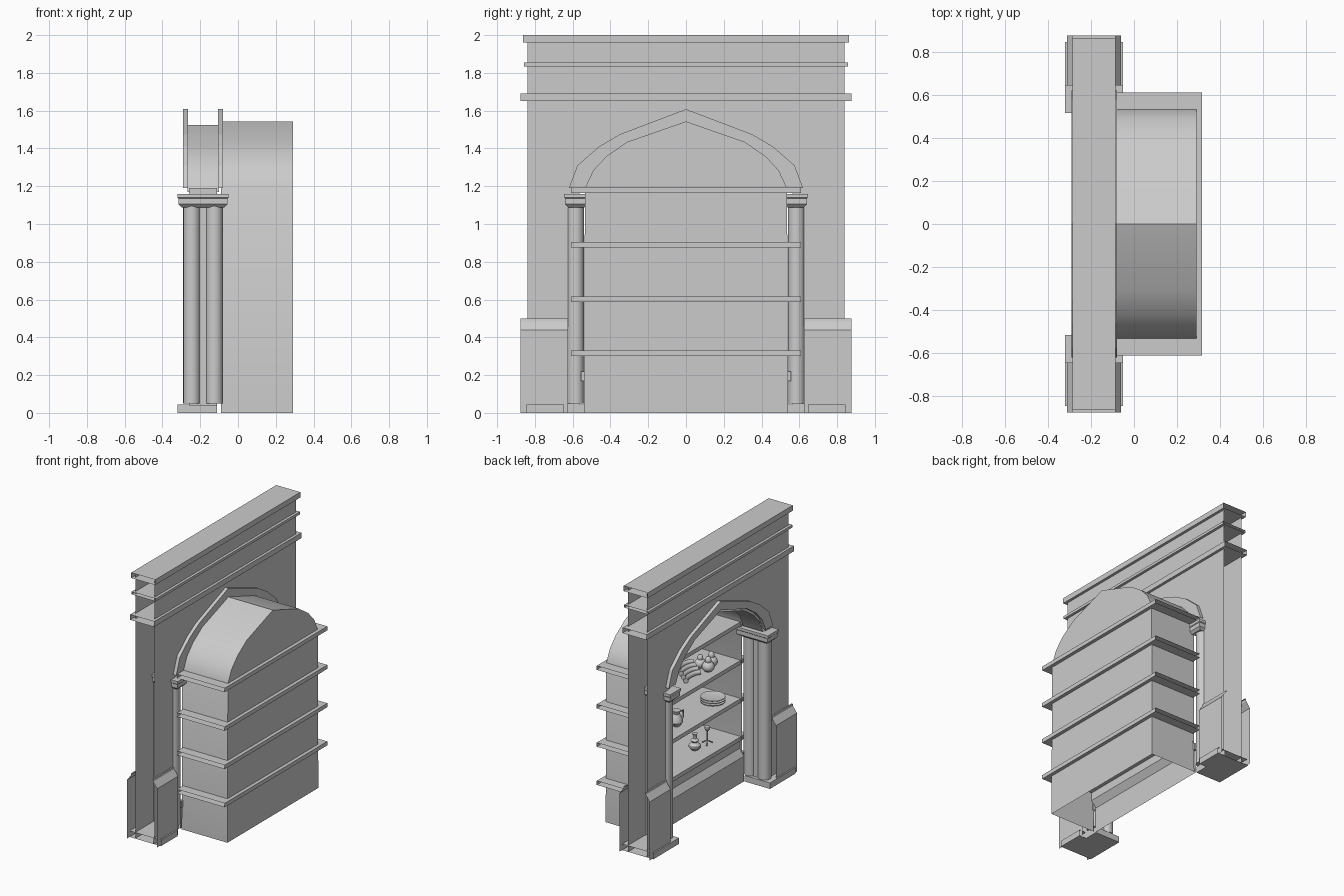
import bpy, bmesh, math
from mathutils import Vector

cube = bpy.data.objects.get("Cube")
if cube:
    bpy.data.objects.remove(cube, do_unlink=True)

stone = bpy.data.materials.new("plain_grey")
stone.use_nodes = True
GREY = (0.6, 0.6, 0.6, 1)
stone.diffuse_color = GREY
stone.node_tree.nodes["Principled BSDF"].inputs["Base Color"].default_value = GREY

MID = -0.185   # centre plane of the wall


def finish(name, bm, smooth=False):
    bmesh.ops.recalc_face_normals(bm, faces=bm.faces)
    me = bpy.data.meshes.new(name)
    bm.to_mesh(me)
    bm.free()
    ob = bpy.data.objects.new(name, me)
    bpy.context.collection.objects.link(ob)
    me.materials.append(stone)
    if smooth:
        bpy.ops.object.select_all(action='DESELECT')
        ob.select_set(True)
        bpy.context.view_layer.objects.active = ob
        bpy.ops.object.shade_smooth_by_angle(angle=math.radians(35))
    return ob


def sweep(bm, path, axis, a, b, closed=False, caps=False):
    """Extrude a 2D path along axis x or y."""
    def at(p, t):
        return (t, p[0], p[1]) if axis == 'x' else (p[0], t, p[1])
    r0 = [bm.verts.new(at(p, a)) for p in path]
    r1 = [bm.verts.new(at(p, b)) for p in path]
    n = len(path)
    for i in range(n if closed else n - 1):
        j = (i + 1) % n
        bm.faces.new((r0[i], r0[j], r1[j], r1[i]))
    if caps:
        bm.faces.new(r0)
        bm.faces.new(r1)


def rect(a, b, c, d):
    return [(a, c), (b, c), (b, d), (a, d)]


def tube(name, x0, x1, y0, y1, z0, z1, caps=False):
    bm = bmesh.new()
    sweep(bm, rect(x0, x1, z0, z1), 'y', y0, y1, True, caps)
    return finish(name, bm)


def lathe(name, profile, x, y, z, segs=16):
    """Turn a (radius, height) profile around a vertical axis."""
    bm = bmesh.new()
    rings = [[bm.verts.new((x + r * math.cos(2 * math.pi * k / segs),
                            y + r * math.sin(2 * math.pi * k / segs), z + h))
              for k in range(segs)] for r, h in profile]
    for lo, hi in zip(rings, rings[1:]):
        for k in range(segs):
            m = (k + 1) % segs
            bm.faces.new((lo[k], lo[m], hi[m], hi[k]))
    bm.faces.new(rings[0])
    bm.faces.new(rings[-1])
    return finish(name, bm, True)


def ball(name, loc, r, squash=1.0):
    prof = [(max(r * math.sin(math.pi * i / 8), r * 0.02),
             -r * squash * math.cos(math.pi * i / 8)) for i in range(9)]
    return lathe(name, prof, *loc, segs=12)


def rod(name, pts, r):
    cu = bpy.data.curves.new(name, 'CURVE')
    cu.dimensions = '3D'
    cu.bevel_depth = r
    cu.bevel_resolution = 2
    cu.use_fill_caps = True
    sp = cu.splines.new('POLY')
    sp.points.add(len(pts) - 1)
    for p, c in zip(sp.points, pts):
        p.co = (*c, 1)
    ob = bpy.data.objects.new(name, cu)
    bpy.context.collection.objects.link(ob)
    cu.materials.append(stone)
    return ob


def arch(half):
    """Full pointed arch from the right half, springing to springing."""
    return half + [(-y, z) for y, z in half[-2::-1]]


INNER = arch([(0.535, 1.19), (0.49, 1.285), (0.42, 1.36), (0.31, 1.435), (0, 1.543)])
OUTER = arch([(0.62, 1.19), (0.575, 1.31), (0.46, 1.41), (0.35, 1.475), (0, 1.608)])

# Wall: two sheets with an arched opening, ends left open
for name, x in (("wall_front", -0.265), ("wall_rear", -0.105)):
    bm = bmesh.new()
    outline = ([(0.6, 0), (0.84, 0), (0.84, 1.98), (-0.84, 1.98), (-0.84, 0), (-0.6, 0),
                (-0.6, 1.19)] + [(y, z + 0.02) for y, z in INNER[::-1]] + [(0.6, 1.19)])
    bm.faces.new([bm.verts.new((x, y, z)) for y, z in outline])
    finish(name, bm)

# Horizontal mouldings
for name, y, z0, z1 in (("cornice", 0.862, 1.96, 2.0), ("thin_moulding", 0.857, 1.835, 1.855),
                        ("frieze_moulding", 0.875, 1.65, 1.69)):
    tube(name, -0.285, -0.085, -y, y, z0, z1)

# Raised arch bands on both faces and the soffit between them
for name, a, b in (("arch_band_front", -0.29, -0.265), ("arch_band_rear", -0.105, -0.08)):
    bm = bmesh.new()
    rows = []
    for x in (a, b):
        rows.append([[bm.verts.new((x, *p)) for p in c] for c in (INNER, OUTER)])
    (i0, o0), (i1, o1) = rows
    for p, q in ((i0, o0), (o0, o1), (o1, i1), (i1, i0)):
        for k in range(len(p) - 1):
            bm.faces.new((p[k], p[k + 1], q[k + 1], q[k]))
    finish(name, bm)
bm = bmesh.new()
sweep(bm, [(y, z - 0.02) for y, z in INNER], 'x', -0.268, -0.1)
finish("arch_soffit", bm, True)

# Jambs, columns, capitals, dados and plinths on both sides
for s, side in ((1, "rear"), (-1, "near")):
    for tag, cx in (("outer", -0.245), ("inner", -0.125)):
        lathe(f"{side}_{tag}_column", [(0.045, 0), (0.045, 1.05)], cx, s * 0.585, 0.05, 20)
    tube(f"{side}_jamb", -0.26, -0.11, s * 0.565, s * 0.6, 0.04, 1.19, True)

    bm = bmesh.new()
    levels = [(0.022, 1.088), (0.005, 1.105), (0.005, 1.135), (0, 1.14), (0, 1.16)]
    rings = [[bm.verts.new((x, y, z)) for x, y in
              rect(-0.32 + d, -0.05 - d, s * (0.515 + d), s * (0.645 - d))] for d, z in levels]
    for lo, hi in zip(rings, rings[1:]):
        for k in range(4):
            bm.faces.new((lo[k], lo[k - 1], hi[k - 1], hi[k]))
    bm.faces.new(rings[0])
    bm.faces.new(rings[-1])
    finish(f"{side}_capital", bm)

    for face, m in (("front", -1), ("back", 1)):
        bm = bmesh.new()
        prof = [(0.125, 0), (0.125, 0.44), (0.092, 0.485), (0.09, 0.5), (0.08, 0.5)]
        sweep(bm, [(MID + m * d, z) for d, z in prof], 'y', s * 0.625, s * 0.875)
        finish(f"{side}_{face}_dado", bm)
    tube(f"{side}_plinth", -0.32, -0.05, s * 0.645, s * 0.845, 0, 0.045)
    bm = bmesh.new()
    sweep(bm, rect(-0.32, -0.11, 0, 0.045), 'y', s * 0.54, s * 0.845, True)
    bm.faces.new([bm.verts.new((x, s * 0.54, z)) for x, z in rect(-0.32, -0.11, 0, 0.045)])
    finish(f"{side}_column_base", bm)
    tube(f"{side}_catch", -0.1, -0.08, s * 0.535, s * 0.555, 0.17, 0.22, True)

# Alcove shell with arched roof and closed back
shell = [(0.54, 0)] + INNER + [(-0.54, 0)]
bm = bmesh.new()
sweep(bm, shell, 'x', -0.09, 0.29)
bm.faces.new([bm.verts.new((0.29, y, z)) for y, z in shell])
finish("alcove_shell", bm, True)

# Shelves running through the shell
for i, z in enumerate((0.3, 0.587, 0.875, 1.165)):
    tube(f"shelf_{i + 1}", -0.08, 0.316, -0.61, 0.61, z, z + 0.03)

# Panel below the lowest shelf
bm = bmesh.new()
sweep(bm, [(-0.105, 0), (-0.105, 0.19), (-0.07, 0.24), (-0.07, 0.3)], 'y', -0.54, 0.54)
finish("lower_panel", bm)

# Lowest shelf: bottle and candle stand
lathe("bottle", [(0.025, 0), (0.042, 0.02), (0.042, 0.035), (0.02, 0.055), (0.03, 0.07),
                 (0.014, 0.085), (0.014, 0.11), (0.02, 0.12)], 0.06, -0.19, 0.33)
stand = Vector((0.04, -0.31, 0.33))
for k in range(3):
    t = k * 2 * math.pi / 3
    foot = stand + Vector((0.04 * math.cos(t), 0.04 * math.sin(t), 0.004))
    rod(f"stand_leg_{k + 1}", [foot, stand + Vector((0, 0, 0.03))], 0.004)
rod("stand_stem", [stand + Vector((0, 0, 0.03)), stand + Vector((0, 0, 0.1))], 0.004)
lathe("stand_cup", [(0.008, 0), (0.02, 0.015), (0.02, 0.03)], 0.04, -0.31, 0.43)

# Second shelf: stacked plates and a jug
for k in range(3):
    lathe(f"plate_{k + 1}", [(0.05, 0), (0.085, 0.014), (0.085, 0.018), (0.06, 0.012)],
          0.035, -0.37, 0.617 + k * 0.017, 24)
lathe("jug", [(0.025, 0), (0.045, 0.03), (0.04, 0.06), (0.022, 0.09), (0.03, 0.115)],
      0.03, 0.07, 0.617)
rod("jug_handle", [(0.03, 0.03, 0.71), (0.03, -0.01, 0.7), (0.03, -0.01, 0.65),
                   (0.03, 0.03, 0.64)], 0.006)

# Third shelf: round fruit and a pile of long fruit
for k, (x, y, r) in enumerate(((-0.01, -0.25, 0.045), (0.02, -0.33, 0.045), (0.07, -0.27, 0.04))):
    ball(f"round_fruit_{k + 1}", (x, y, 0.905 + r), r, 0.9)
    ball(f"fruit_neck_{k + 1}", (x, y, 0.905 + r * 2), r * 0.5, 1.3)
for k in range(4):
    arc = [(0.0 + k * 0.02 + 0.04 * math.cos(t), -0.1 + 0.09 * math.sin(t), 0.925 + k * 0.022)
           for t in (-1.3, -0.8, -0.3, 0.3, 0.8, 1.3)]
    rod(f"long_fruit_{k + 1}", arc, 0.018)
